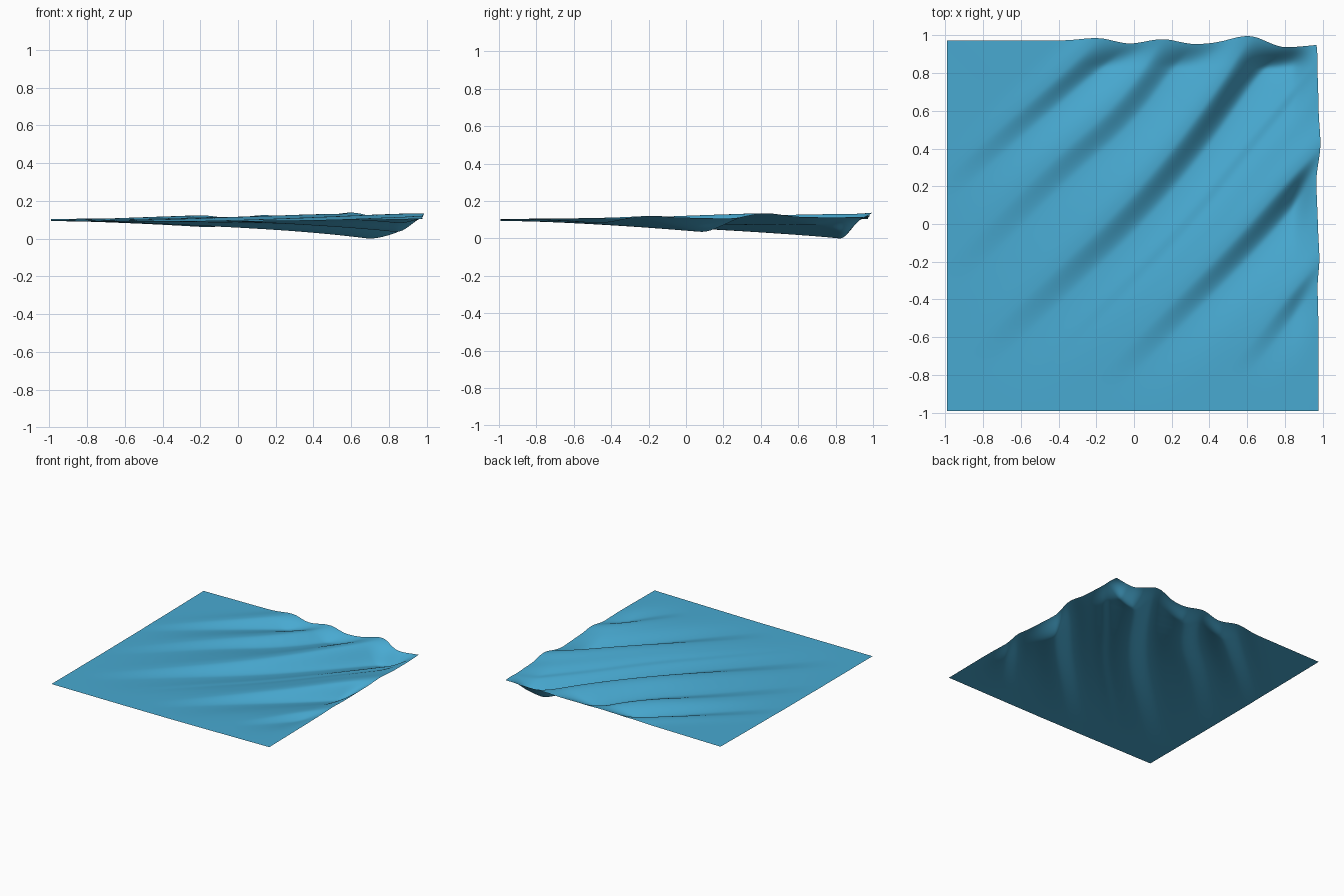
import bpy, bmesh, math

if "Cube" in bpy.data.objects:
    bpy.data.objects.remove(bpy.data.objects["Cube"])

N = 180                      # grid resolution of the sheet
LO, HI_X, HI_Y = -0.992, 0.978, 0.972


def smooth(a, b, v):
    k = max(0.0, min(1.0, (v - a) / (b - a)))
    return k * k * (3 - 2 * k)


def path(points, t):
    """Smoothly interpolated fold centre line: s as a function of t."""
    if t <= points[0][0]:
        return points[0][1]
    for (t0, s0), (t1, s1) in zip(points, points[1:]):
        if t <= t1:
            return s0 + (s1 - s0) * (t - t0) / (t1 - t0)
    return points[-1][1]


def soft_path(points, t):
    return sum(path(points, t + d) for d in (-0.2, -0.1, 0, 0.1, 0.2)) / 5


# Folds run along t = (x+y)/sqrt2 and fall towards s = (x-y)/sqrt2.
# centre line, start t, end t, depth at end, half width of steep side, width of slow recovery
FOLDS = [
    ([(-1.1, -.07), (.03, -.035), (.5, -.07), (.85, -.13), (1.25, -.20)], -1.15, 1.15, .122, .075, .22),
    ([(-.6, .50), (-.07, .50), (.35, .50), (.8, .47)], -.75, .72, .085, .065, .17),
    ([(-.8, -.48), (-.07, -.48), (.42, -.44), (.85, -.53)], -.95, .78, .062, .07, .16),
    ([(-.6, -.83), (-.18, -.81), (.21, -.78), (.65, -.75)], -.65, .55, .058, .06, .13),
    ([(-.1, .95), (.4, .88)], -.2, .42, .040, .05, .12),
    ([(-.7, .20), (.2, .20), (.85, .13), (1.3, .10)], -.9, 1.1, .012, .03, .06),
]


def fold_sums(x, y):
    """Total valley depth and ridge height at a point."""
    t, s = (x + y) / math.sqrt(2), (x - y) / math.sqrt(2)
    valley = ridge = 0.0
    for pts, t0, t1, depth, w, rec in FOLDS:
        grow = max(0.0, min(1.1, (t - t0) / (t1 - t0))) ** 1.35
        u = s - soft_path(pts, t)
        v = smooth(-w, w, u)
        if u > w * 0.6:
            v *= math.exp(-((u - w * 0.6) / rec) ** 2)
        valley += depth * grow * v
        ridge += 0.2 * depth * grow * math.exp(-((u + 1.3 * w) / (1.2 * w)) ** 2)
    return valley, ridge


def sheet_point(i, j):
    x = LO + (HI_X - LO) * i / N
    y = LO + (HI_Y - LO) * j / N
    valley, ridge = fold_sums(x, y)
    # valleys end in a lip that rises to the two free edges
    lip = smooth(-0.03, 0.14, HI_X - x) * smooth(-0.03, 0.14, HI_Y - y)
    corner = smooth(-1.4, 1.4, x + y)
    z = 0.108 + 0.022 * corner + ridge - valley * lip
    # edges are drawn in at valleys and pushed out at ridges
    near_x = smooth(0.25, 0.0, HI_X - x) if HI_X - x < 0.25 else 0
    near_y = smooth(0.25, 0.0, HI_Y - y) if HI_Y - y < 0.25 else 0
    pull = 1.1 * ridge - 0.28 * valley
    return (x + near_x * pull * 0.45, y + near_y * pull, z)


# cloth sheet
bm = bmesh.new()
rows = [[bm.verts.new(sheet_point(i, j)) for i in range(N + 1)] for j in range(N + 1)]
for j in range(N):
    for i in range(N):
        bm.faces.new((rows[j][i], rows[j][i + 1], rows[j + 1][i + 1], rows[j + 1][i]))
low = min(v.co.z for v in bm.verts)
for v in bm.verts:
    v.co.z -= low
for f in bm.faces:
    f.smooth = True
mesh = bpy.data.meshes.new("cloth_sheet")
bm.to_mesh(mesh)
bm.free()
cloth = bpy.data.objects.new("cloth_sheet", mesh)
bpy.context.collection.objects.link(cloth)

# single blue
blue = bpy.data.materials.new("sky_blue")
blue.diffuse_color = (0.065, 0.40, 0.64, 1)
blue.use_nodes = True
blue.node_tree.nodes["Principled BSDF"].inputs["Base Color"].default_value = blue.diffuse_color
mesh.materials.append(blue)
